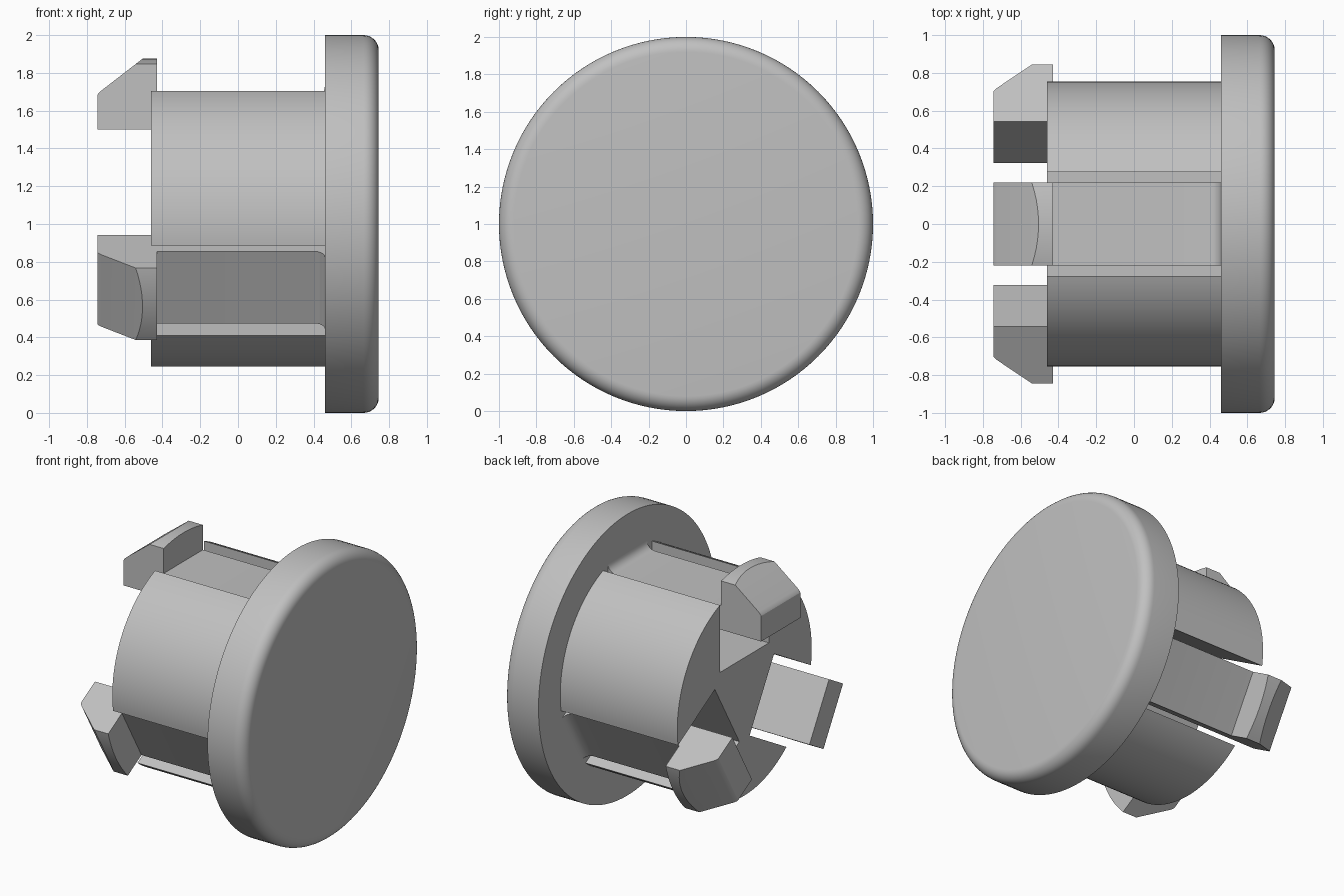
import bpy, bmesh, math
from mathutils import Matrix, Vector

cube = bpy.data.objects.get("Cube")
if cube:
    bpy.data.objects.remove(cube, do_unlink=True)

# One plain grey plastic
grey = bpy.data.materials.new("grey plastic")
grey.use_nodes = True
GREY = (0.53, 0.53, 0.53, 1)
grey.diffuse_color = GREY
grey.node_tree.nodes["Principled BSDF"].inputs["Base Color"].default_value = GREY

CENTRE = Vector((0, 0, 1))
BACK, SEAT, FACE = -0.46, 0.46, 0.745     # stations along the x axis
ANGLES = [math.radians(a) for a in (90, 210, 330)]


def finish(bm, name):
    """Turn a bmesh into a smooth-shaded object with sharp edges kept."""
    bmesh.ops.remove_doubles(bm, verts=bm.verts, dist=1e-5)
    bmesh.ops.recalc_face_normals(bm, faces=bm.faces)
    mesh = bpy.data.meshes.new(name)
    bm.to_mesh(mesh)
    bm.free()
    mesh.materials.append(grey)
    ob = bpy.data.objects.new(name, mesh)
    bpy.context.collection.objects.link(ob)
    ob.location = CENTRE
    return ob


def shade(ob):
    bpy.ops.object.select_all(action="DESELECT")
    ob.select_set(True)
    bpy.context.view_layer.objects.active = ob
    bpy.ops.object.shade_smooth_by_angle(angle=math.radians(25))


def extrude(points, offset):
    """Solid made by sweeping a closed outline along a vector."""
    bm = bmesh.new()
    face = bm.faces.new([bm.verts.new(p) for p in points])
    result = bmesh.ops.extrude_face_region(bm, geom=[face], use_keep_orig=True)
    moved = [g for g in result["geom"] if isinstance(g, bmesh.types.BMVert)]
    bmesh.ops.translate(bm, verts=moved, vec=offset)
    return bm


def arc(cx, cy, r, start, end, steps):
    """Points on an arc, angles in degrees."""
    turns = [math.radians(start + (end - start) * i / steps) for i in range(steps + 1)]
    return [(cx + r * math.cos(t), cy + r * math.sin(t)) for t in turns]


# Cap: round disc with a filleted front rim
FILLET = 0.08
profile = [(SEAT, 0), (SEAT, 1)]
profile += arc(FACE - FILLET, 1 - FILLET, FILLET, 90, 0, 8) + [(FACE, 0)]
bm = bmesh.new()
verts = [bm.verts.new((x, 0, r)) for x, r in profile]
edges = [bm.edges.new(pair) for pair in zip(verts, verts[1:])]
bmesh.ops.spin(bm, geom=verts + edges, axis=(1, 0, 0), cent=(0, 0, 0),
               angle=math.tau, steps=128, use_merge=True)
shade(finish(bm, "cap"))

# Core: cylinder with three straight slots
RADIUS, SLOT, FLOOR = 0.755, 0.275, 0.225
half = math.asin(SLOT / RADIUS)
outline = []
for a in ANGLES:
    radial = Vector((0, math.cos(a), math.sin(a)))
    side = Vector((0, -math.sin(a), math.cos(a)))
    outline += [radial * FLOOR - side * SLOT, radial * FLOOR + side * SLOT]
    start, end = a + half, a + math.radians(120) - half
    for i in range(33):
        t = start + (end - start) * i / 32
        outline.append(Vector((0, RADIUS * math.cos(t), RADIUS * math.sin(t))))
for p in outline:
    p.x = BACK
shade(finish(extrude(outline, (SEAT - BACK, 0, 0)), "slotted_core"))

# Helper cylinder that rounds the tops of the hooks
bm = bmesh.new()
bmesh.ops.create_cone(bm, cap_ends=True, segments=128, radius1=0.875, radius2=0.875,
                      depth=3, matrix=Matrix.Rotation(math.pi / 2, 4, "Y"))
rounder = finish(bm, "hook_rounder")
rounder.hide_render = True

# Clips: flat arm, root fillet and sloped hook, repeated around the axis
WIDTH, INNER, OUTER, ROOT = 0.22, 0.5, 0.67, 0.06
side_view = [(-FACE, INNER), (-FACE, 0.68), (-0.74, 0.69), (-0.725, 0.705),
             (-0.46, 0.91), (-0.43, 0.91), (-0.43, OUTER)]
side_view += arc(SEAT - ROOT, OUTER + ROOT, ROOT, -90, 0, 6)
side_view += [(SEAT + 0.02, OUTER + ROOT), (SEAT + 0.02, INNER)]
for a, name in zip(ANGLES, ("top_clip", "front_clip", "back_clip")):
    bm = extrude([(x, -WIDTH, r) for x, r in side_view], (0, 2 * WIDTH, 0))
    bmesh.ops.rotate(bm, verts=bm.verts, cent=(0, 0, 0),
                     matrix=Matrix.Rotation(a - math.pi / 2, 3, "X"))
    clip = finish(bm, name)
    cut = clip.modifiers.new("round top", "BOOLEAN")
    cut.operation = "INTERSECT"
    cut.object = rounder
    cut.solver = "EXACT"
    bpy.context.view_layer.objects.active = clip
    bpy.ops.object.modifier_apply(modifier=cut.name)
    shade(clip)
bpy.data.objects.remove(rounder, do_unlink=True)
